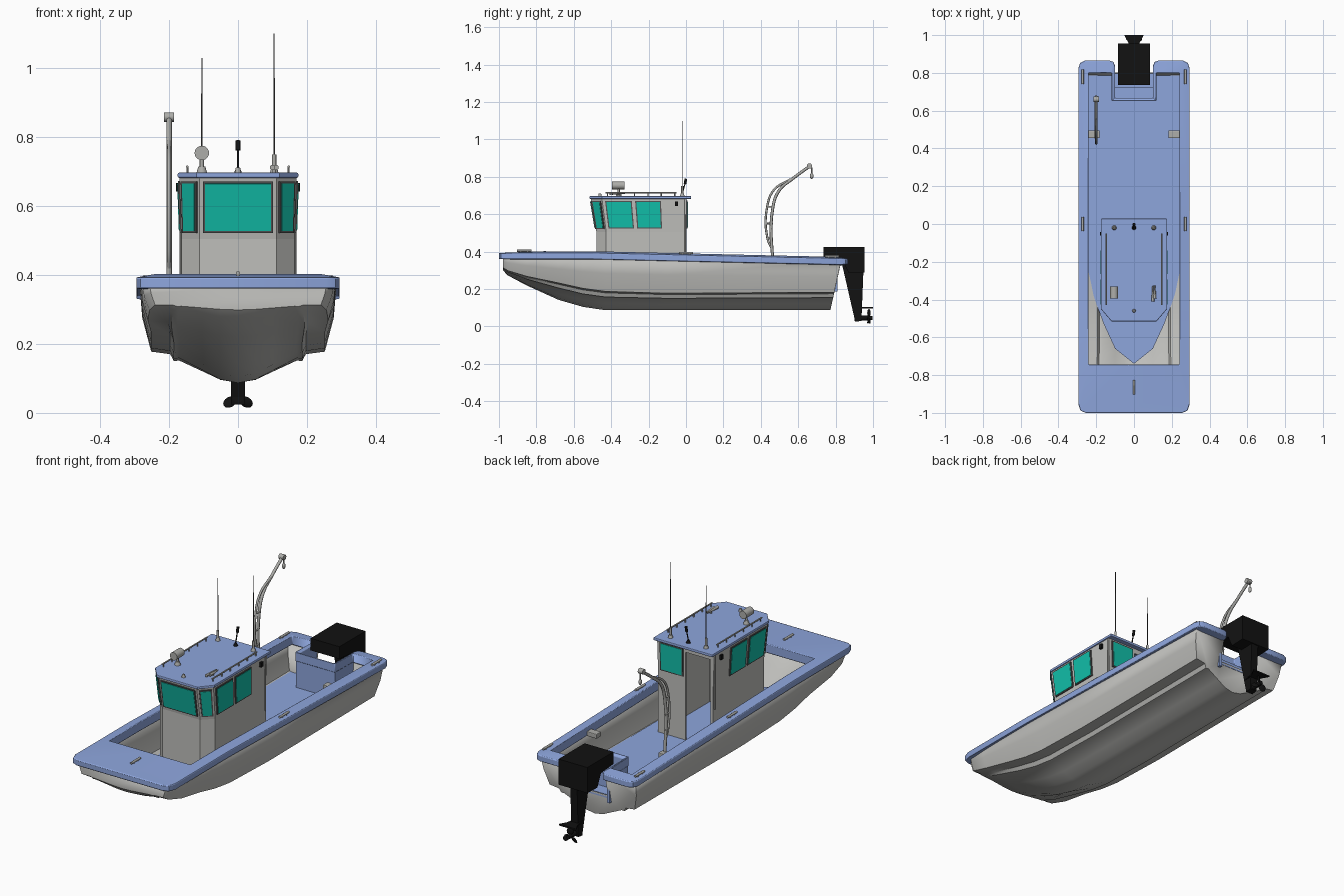
import bpy, bmesh, math
from mathutils import Vector, Matrix

if "Cube" in bpy.data.objects:
    bpy.data.objects.remove(bpy.data.objects["Cube"])


def material(name, rgb):
    m = bpy.data.materials.new(name)
    m.use_nodes = True
    m.diffuse_color = (*rgb, 1)
    m.node_tree.nodes["Principled BSDF"].inputs["Base Color"].default_value = (*rgb, 1)
    return m


BLUE = material("soft blue", (0.27, 0.38, 0.72))
GREY = material("hull grey", (0.52, 0.52, 0.50))
TEAL = material("teal glass", (0.006, 0.52, 0.40))
FRAME = material("frame grey", (0.09, 0.09, 0.09))
METAL = material("fitting grey", (0.42, 0.42, 0.40))
BLACK = material("black", (0.006, 0.006, 0.006))


def finish(name, bm, mat, smooth=None, bevel=0, thick=0):
    bmesh.ops.remove_doubles(bm, verts=bm.verts, dist=0.0001)
    bmesh.ops.recalc_face_normals(bm, faces=bm.faces)
    me = bpy.data.meshes.new(name)
    bm.to_mesh(me)
    bm.free()
    me.materials.append(mat)
    ob = bpy.data.objects.new(name, me)
    bpy.context.collection.objects.link(ob)
    if smooth:
        bpy.ops.object.select_all(action='DESELECT')
        ob.select_set(True)
        bpy.context.view_layer.objects.active = ob
        bpy.ops.object.shade_smooth_by_angle(angle=math.radians(smooth))
    if thick:
        mod = ob.modifiers.new("thickness", 'SOLIDIFY')
        mod.thickness, mod.offset = thick, 0
    if bevel:
        mod = ob.modifiers.new("bevel", 'BEVEL')
        mod.width, mod.segments, mod.limit_method = bevel, 2, 'ANGLE'
        mod.angle_limit = math.radians(50)
    return ob


def mesh(name, verts, faces, mat, **kw):
    bm = bmesh.new()
    vs = [bm.verts.new(v) for v in verts]
    for f in faces:
        bm.faces.new([vs[i] for i in f])
    return finish(name, bm, mat, **kw)


def prism(name, pts, offset, mat, **kw):
    """Flat polygon pushed along an offset vector."""
    n = len(pts)
    off = Vector(offset)
    verts = [Vector(p) for p in pts] + [Vector(p) + off for p in pts]
    faces = [range(n), range(n, 2 * n)]
    faces += [(i, (i + 1) % n, (i + 1) % n + n, i + n) for i in range(n)]
    return mesh(name, verts, faces, mat, **kw)


def box(name, lo, hi, mat, **kw):
    base = [(lo[0], lo[1], lo[2]), (hi[0], lo[1], lo[2]), (hi[0], hi[1], lo[2]), (lo[0], hi[1], lo[2])]
    return prism(name, base, (0, 0, hi[2] - lo[2]), mat, **kw)


def rod(name, a, b, r, mat, r2=None, sides=12):
    a, b = Vector(a), Vector(b)
    rot = (b - a).to_track_quat('Z', 'Y').to_matrix().to_4x4()
    bm = bmesh.new()
    bmesh.ops.create_cone(bm, cap_ends=True, segments=sides, radius1=r, radius2=r if r2 is None else r2,
                          depth=(b - a).length, matrix=Matrix.Translation((a + b) / 2) @ rot)
    return finish(name, bm, mat, smooth=40)


def ball(name, matrix, mat):
    bm = bmesh.new()
    bmesh.ops.create_uvsphere(bm, u_segments=12, v_segments=8, radius=1, matrix=matrix)
    return finish(name, bm, mat, smooth=60)


def tube(name, pts, r, mat):
    cu = bpy.data.curves.new(name, 'CURVE')
    cu.dimensions, cu.bevel_depth, cu.bevel_resolution, cu.use_fill_caps = '3D', r, 2, True
    sp = cu.splines.new('BEZIER')
    sp.bezier_points.add(len(pts) - 1)
    for bp, p in zip(sp.bezier_points, pts):
        bp.co = p
        bp.handle_left_type = bp.handle_right_type = 'AUTO'
    sp.resolution_u = 6
    cu.materials.append(mat)
    bpy.context.collection.objects.link(bpy.data.objects.new(name, cu))


def sheer(y):
    return 0.393 - 0.03 * min(1, max(0, (y + 0.5) / 1.3))


# Hull: stations of (y, keel z, chine z, chine x, top x)
stations = [(-.975, .30, .315, .24, .255), (-.95, .275, .30, .255, .275), (-.85, .222, .27, .26, .28),
            (-.68, .145, .235, .25, .283), (-.55, .108, .206, .25, .283), (-.43, .09, .19, .25, .283),
            (-.1, .09, .18, .25, .283), (.77, .09, .185, .25, .28)]
shape = [(0, 0), (.2, .1), (.4, .36), (.68, .72), (.74, .70), (.78, .92), (1, 1)]
K = len(shape) + 1
W = 2 * K + 1
verts, faces = [], []
for y, zk, zc, xc, xt in stations:
    top = sheer(y) - 0.012
    half = [(u * xc, zk + v * (zc - zk)) for u, v in shape]
    half += [(xc + .75 * (xt - xc), (zc + top) / 2), (xt, top)]
    rake = 0.22 if y > 0.5 else 0
    for x, z in [(-x, z) for x, z in half[:0:-1]] + half:
        verts.append((x, y + rake * (z - .09), z))
for s in range(len(stations) - 1):
    for i in range(W - 1):
        a = s * W + i
        faces.append((a, a + 1, a + 1 + W, a + W))
faces.append(range(W))
# Transom with a notch for the engine
last = (len(stations) - 1) * W + K
notch = len(verts)
for x in (-.1, .1):
    for z in (.22, sheer(.8) - .012):
        verts.append((x, .77 + .22 * (z - .09), z))
faces.append([last + i for i in range(-2, 3)] + [notch + 2, notch])
faces.append([last + i for i in range(2, K + 1)] + [notch + 3, notch + 2])
faces.append([last - i for i in range(2, K + 1)] + [notch + 1, notch])
mesh("hull", verts, faces, GREY, smooth=35, thick=.006)

# Deck floor
side = [(0, -.74), (.1, -.66), (.16, -.53), (.2, -.42), (.24, -.3), (.24, .785)]
outline = side + [(-x, y) for x, y in side[:0:-1]]
mesh("deck_floor", [(x, y, .186) for x, y in outline], [range(len(outline))], BLUE)

# Gunwale: pairs of outer and inner points, bow to stern notch
pairs = [((0, -1), (0, -.745)), ((.255, -1), (.24, -.745)), ((.283, -.988), (.24, -.745)),
         ((.295, -.955), (.24, -.745)), ((.295, -.5), (.24, -.5)), ((.295, 0), (.24, 0)),
         ((.295, .825), (.24, .8)), ((.285, .853), (.24, .8)), ((.26, .865), (.24, .8)),
         ((.13, .865), (.122, .8)), ((.108, .858), (.118, .8)), ((.1, .835), (.118, .8)),
         ((.1, .668), (.118, .65)), ((0, .668), (0, .65))]
ring = pairs + [((-a[0], a[1]), (-b[0], b[1])) for a, b in pairs[-2:0:-1]]
verts, faces = [], []
for (ox, oy), (ix, iy) in ring:
    zo, zi = sheer(oy), sheer(iy) + .01
    verts += [(ox, oy, zo), (ix, iy, zi), (ix, iy, zi - .05), (ox, oy, zo - .032)]
n = len(ring)
for i in range(n):
    j = (i + 1) % n
    faces += [(4 * i + k, 4 * i + (k + 1) % 4, 4 * j + (k + 1) % 4, 4 * j + k) for k in range(4)]
mesh("gunwale", verts, faces, BLUE, smooth=35, bevel=.007)

# Engine well
box("well_front", (-.115, .653, .186), (.115, .668, .35), BLUE)
box("well_floor", (-.1, .66, .205), (.1, .8, .22), BLUE)
box("well_step", (-.1, .668, .22), (.1, .725, .29), BLUE)
for s in (-1, 1):
    box("well_side", (min(s * .1, s * .115), .655, .186), (max(s * .1, s * .115), .81, .35), BLUE)

# Cabin walls, counter-clockwise from the front, with an open rear doorway
low = [(-.11, -.475), (.11, -.475), (.16, -.425), (.16, 0), (0, 0), (-.148, 0), (-.16, 0), (-.16, -.425)]
high = [(-.11, -.505), (.11, -.505), (.166, -.448), (.166, 0), (0, 0), (-.148, 0), (-.166, 0), (-.166, -.448)]
levels = [(low, .186), (low, .505), (high, .685)]
n = len(low)
verts = [(x, y, z) for pts, z in levels for x, y in pts]
DOOR = 4
faces = [(r * n + i, r * n + (i + 1) % n, (r + 1) * n + (i + 1) % n, (r + 1) * n + i)
         for r in range(2) for i in range(n) if i != DOOR]
mesh("cabin", verts, faces, GREY, thick=.008)
box("door_header", (-.15, -.004, .655), (0, .004, .685), GREY)


def window(facet, u0, u1, v0=.1, v1=.93):
    j = (facet + 1) % n
    a, b = Vector((*low[facet], .505)), Vector((*low[j], .505))
    c, d = Vector((*high[facet], .685)), Vector((*high[j], .685))
    normal = (b - a).cross(c - a).normalized()

    def plate(name, inset, depth, mat):
        iu, iv = inset / (b - a).length, inset / .18
        quad = []
        for u, v in ((u0 + iu, v0 + iv), (u1 - iu, v0 + iv), (u1 - iu, v1 - iv), (u0 + iu, v1 - iv)):
            quad.append(a.lerp(b, u).lerp(c.lerp(d, u), v) + normal * .003)
        prism(name, quad, normal * depth, mat)
    plate("window_frame", 0, .006, FRAME)
    plate("window_glass", .006, .008, TEAL)


window(0, .04, .96)
window(3, .09, .92)
for corner in (1, 7):
    window(corner, .1, .9)
for facet, spans in ((2, ((.03, .35), (.39, .7))), (6, ((.65, .97), (.3, .61)))):
    for u0, u1 in spans:
        window(facet, u0, u1)

# Roof with side rails
roof = [(-.175, .028), (.175, .028), (.175, -.45), (.12, -.515), (-.12, -.515), (-.175, -.45)]
prism("roof", [(x, y, .682) for x, y in roof], (0, 0, .015), BLUE, bevel=.004)
for s in (-1, 1):
    x = s * .147
    rod("roof_rail", (x, -.43, .714), (x, -.05, .714), .004, METAL, sides=8)
    for i in range(6):
        rod("rail_post", (x, -.42 + i * .072, .695), (x, -.42 + i * .072, .714), .003, METAL, sides=8)
    # Antennas, side lights and rear grab bars
    ax, tip = s * .105, (1.10 if s > 0 else 1.03)
    rod("antenna_foot", (ax, -.02, .695), (ax, -.02, .712), .013, METAL, .008)
    rod("antenna_base", (ax, -.02, .71), (ax, -.02, .75), .006, METAL)
    rod("antenna", (ax, -.02, .75), (ax, -.02, tip), .0025, FRAME, .0015, sides=6)
    box("side_light", (s * .172 - .008, -.06, .643), (s * .172 + .008, -.042, .667), BLACK)
    rod("grab_bar", (s * .166, -.008, .39), (s * .166, -.008, .68), .004, METAL, sides=8)

# Searchlight, horn, bow light and mast light
rod("searchlight_foot", (-.105, -.36, .695), (-.105, -.36, .715), .016, METAL, .01)
rod("searchlight_post", (-.105, -.36, .71), (-.105, -.36, .74), .006, METAL)
rod("searchlight", (-.105, -.395, .754), (-.105, -.33, .754), .021, METAL, sides=20)
for x, y in ((.1, -.41), (.11, -.395)):
    rod("horn", (x, y, .712), (x, -.325, .712), .008, METAL, .003)
rod("horn_foot", (.105, -.36, .695), (.105, -.36, .712), .005, METAL)
rod("bow_light", (0, -.46, .695), (0, -.46, .712), .01, METAL, .006)
rod("mast_light_foot", (0, -.02, .695), (0, -.02, .712), .012, BLACK, .005)
rod("mast_light_pole", (0, -.02, .71), (0, -.005, .765), .003, BLACK)
rod("mast_light", (0, -.006, .762), (0, 0, .79), .007, BLACK)

# Crane on one side, matching sockets on both
X = -.2
tube("crane_main", [(X, .465, .30), (X, .465, .64), (X, .50, .73), (X, .57, .79), (X, .665, .86)], .008, METAL)
tube("crane_brace", [(X, .462, .41), (X, .436, .47), (X, .434, .64), (X, .47, .73), (X, .56, .788)], .006, METAL)
for z in (.47, .55, .64):
    rod("crane_rung", (X, .434, z), (X, .465, z), .005, METAL)
rod("crane_pulley", (X - .014, .66, .858), (X + .014, .66, .858), .014, METAL)
rod("crane_cable", (X, .672, .85), (X, .672, .815), .003, METAL)
ball("crane_hook", Matrix.Translation((X, .672, .805)) @ Matrix.Diagonal((.008, .01, .016, 1)), METAL)
for s in (-1, 1):
    box("crane_socket", (s * .212 - .03, .455, .33), (s * .212 + .03, .495, .355), METAL, bevel=.004)

# Cleats
for x, y in ((0, -.865), (-.272, 0), (.272, 0), (-.272, .78), (.272, .78)):
    z = sheer(y) + .012
    rod("cleat_bar", (x, y - .038, z), (x, y + .038, z), .006, METAL)
    for dy in (-.018, .018):
        rod("cleat_post", (x, y + dy, z - .016), (x, y + dy, z), .005, METAL)

# Outboard engine
cowl = [(.735, .425), (.955, .425), (.955, .288), (.87, .285), (.84, .35), (.735, .36)]
prism("engine_cowl", [(-.085, y, z) for y, z in cowl], (.17, 0, 0), BLACK)
leg = [(.835, .33), (.95, .33), (.938, .03), (.905, .025)]
prism("engine_leg", [(-.02, y, z) for y, z in leg], (.04, 0, 0), BLACK)
plate = [(-.022, .90), (.022, .90), (.03, .96), (.052, 1), (-.052, 1), (-.03, .96)]
prism("engine_plate", [(x, y, .096) for x, y in plate], (0, 0, .008), BLACK)
rod("gear_case", (0, .9, .045), (0, .998, .045), .016, BLACK, .011)
for i in range(3):
    turn = Matrix.Rotation(i * math.tau / 3, 4, 'Y')
    blade = Matrix.Translation((0, 0, .027)) @ Matrix.Rotation(.5, 4, 'Z') @ Matrix.Diagonal((.017, .005, .021, 1))
    ball("propeller_blade", Matrix.Translation((0, .978, .045)) @ turn @ blade, BLACK)
